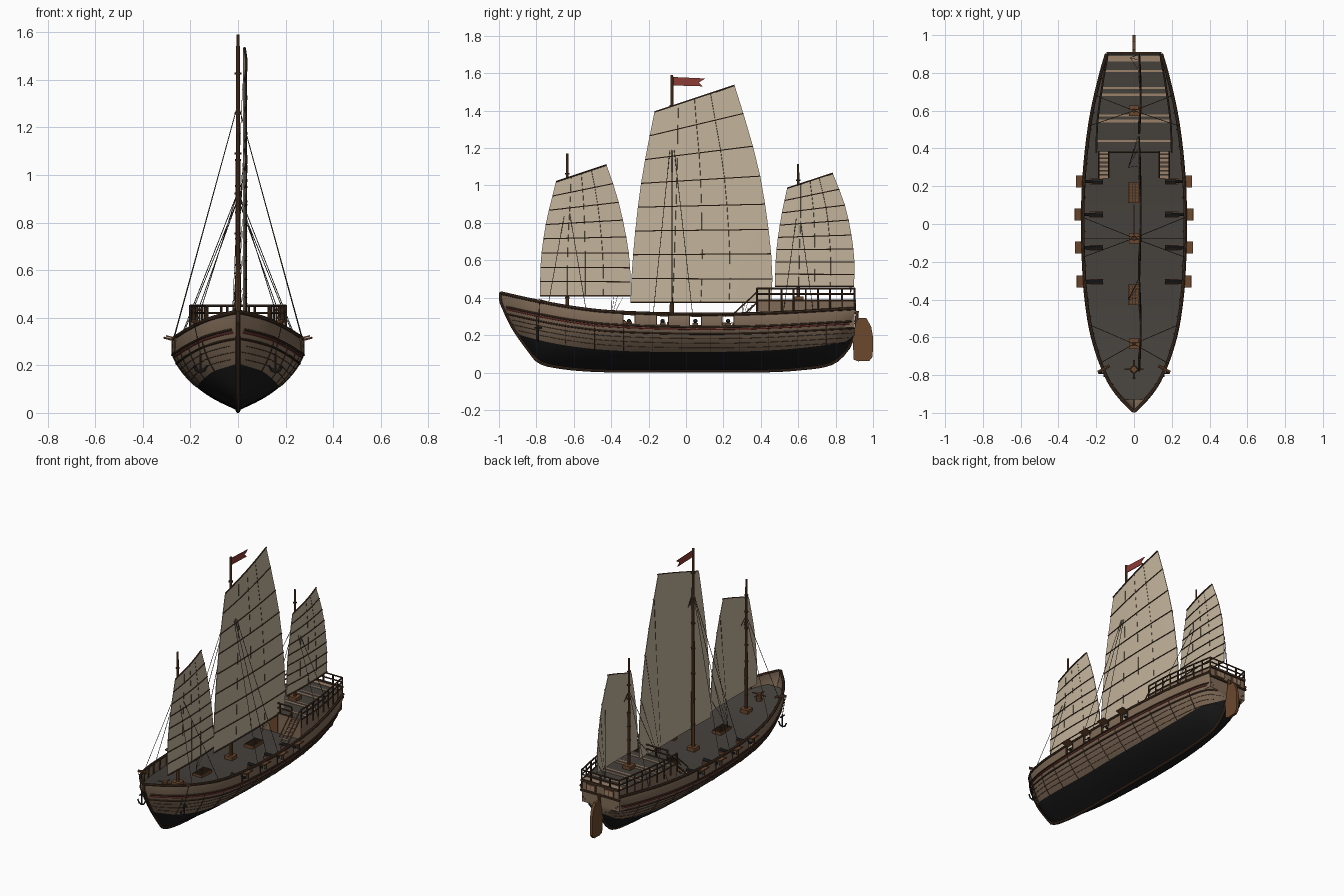
import bpy, bmesh, math
from mathutils import Vector, Matrix

if "Cube" in bpy.data.objects:
    bpy.data.objects.remove(bpy.data.objects["Cube"])

def mat(name, r, g, b):
    m = bpy.data.materials.new(name)
    m.diffuse_color = (r, g, b, 1)
    m.use_nodes = True
    m.node_tree.nodes["Principled BSDF"].inputs["Base Color"].default_value = m.diffuse_color
    return m

BLACK = mat("hull_black", .010, .010, .010)
PLANK = mat("plank_brown", .22, .150, .098)
TRIM = mat("dark_trim", .060, .032, .018)
DECK = mat("deck_grey", .060, .053, .046)
WOOD = mat("red_brown_wood", .150, .065, .027)
SAIL = mat("sail_canvas", .55, .46, .335)
RED = mat("red_paint", .27, .045, .035)
IRON = mat("iron", .022, .022, .024)
ROPE = mat("rope", .075, .060, .045)
PALE = mat("pale_wood", .33, .22, .145)

def link(name, data, *mats):
    o = bpy.data.objects.new(name, data)
    bpy.context.collection.objects.link(o)
    for m in mats:
        data.materials.append(m)
    return o

def from_bm(name, bm, *mats):
    me = bpy.data.meshes.new(name)
    bm.to_mesh(me)
    bm.free()
    return link(name, me, *mats)

def tubes(name, paths, r, m, taper=1.0, res=2):
    c = bpy.data.curves.new(name, 'CURVE')
    c.dimensions, c.bevel_depth, c.bevel_resolution, c.use_fill_caps = '3D', r, res, True
    for p in paths:
        s = c.splines.new('POLY')
        s.points.add(len(p) - 1)
        for i, q in enumerate(p):
            s.points[i].co = (*q, 1)
            s.points[i].radius = 1 + (taper - 1) * i / (len(p) - 1)
    return link(name, c, m)

def boxes(name, specs, m):
    # each spec: centre, size, optional tilt about y
    bm = bmesh.new()
    for cx, cy, cz, sx, sy, sz, *rot in specs:
        M = Matrix.Translation((cx, cy, cz))
        if rot:
            M = M @ Matrix.Rotation(rot[0], 4, 'Y')
        bmesh.ops.create_cube(bm, size=1, matrix=M @ Matrix.Diagonal((sx, sy, sz, 1)))
    return from_bm(name, bm, m)

def prism_x(name, outline, x, t, m):
    # flat plate from a (y, z) outline with thickness t along x
    bm = bmesh.new()
    f = bm.faces.new([bm.verts.new((x - t / 2, y, z)) for y, z in outline])
    e = bmesh.ops.extrude_face_region(bm, geom=[f])
    bmesh.ops.translate(bm, vec=(t, 0, 0), verts=[v for v in e['geom'] if isinstance(v, bmesh.types.BMVert)])
    bmesh.ops.recalc_face_normals(bm, faces=bm.faces)
    return from_bm(name, bm, m)

def interp(t, v):
    # smooth curve through a table
    v = min(max(v, t[0][0]), t[-1][0])
    i = max(k for k in range(len(t) - 1) if t[k][0] <= v)
    sl = lambda k: (t[min(k + 1, len(t) - 1)][1] - t[max(k - 1, 0)][1]) / (t[min(k + 1, len(t) - 1)][0] - t[max(k - 1, 0)][0])
    (a, p), (b, q) = t[i], t[i + 1]
    h = b - a
    u = (v - a) / h
    return ((2*u**3 - 3*u*u + 1) * p + (u**3 - 2*u*u + u) * h * sl(i) + (3*u*u - 2*u**3) * q + (u**3 - u*u) * h * sl(i + 1))

# hull lines
WID = [(-.99, .006), (-.9, .092), (-.8, .155), (-.6, .225), (-.4, .26), (-.2, .275), (0, .28), (.2, .275), (.4, .258), (.6, .228), (.8, .18), (.9, .15)]
KEEL = [(-.99, .38), (-.93, .25), (-.84, .12), (-.79, .06), (-.68, .03), (-.5, .013), (-.3, .01), (.4, .01), (.6, .02), (.78, .05), (.86, .12), (.9, .2)]
SHEER = [(-.99, .425), (-.8, .383), (-.6, .347), (-.4, .325), (0, .312), (.4, .316), (.9, .342)]
SECT = [(0, 0), (.16, .36), (.35, .65), (.6, .89), (.84, 1), (1, .97)]
PORTS = [-.305, -.125, .05, .225]
keel = lambda y: interp(KEEL, y)
sheer = lambda y: interp(SHEER, y)
deck = lambda y: sheer(y) - .066

def at(y, s, side=1, out=0):
    x = interp(WID, y) * interp(SECT, s)
    return Vector((side * (x + out), y, keel(y) + (sheer(y) - keel(y)) * s))

def s_of(y, z):
    return min(max((z - keel(y)) / (sheer(y) - keel(y)), 0), 1)

def water(y):
    return s_of(y, .11 + (.13 if y < 0 else .09) * abs(y) ** 3)

# hull shell with open gun ports
ys = sorted([-.99 + 1.89 * i / 44 for i in range(45)] + [c + d for c in PORTS for d in (-.03, .03)])
bm = bmesh.new()
cols = []
for y in ys:
    w = water(y)
    d = max(w, s_of(y, sheer(y) - .06))
    rows = [w * i / 6 for i in range(6)] + [w + (d - w) * i / 5 for i in range(6)] + [max(d, s_of(y, sheer(y) - .012)), 1]
    cols.append([bm.verts.new(at(y, s, -1)) for s in rows[::-1]] + [bm.verts.new(at(y, s)) for s in rows[1:]])
n = len(cols[0])
for i in range(len(ys) - 1):
    mid = (ys[i] + ys[i + 1]) / 2
    for j in range(n - 1):
        row = abs(j - (n - 2) / 2) - .5   # 0 at keel
        if row == 11 and any(abs(mid - c) < .03 for c in PORTS):
            continue
        f = bm.faces.new((cols[i][j], cols[i][j + 1], cols[i + 1][j + 1], cols[i + 1][j]))
        f.material_index = 0 if row < 6 else 1
end = bm.faces.new([bm.verts.new(v.co) for v in cols[-1]])
end.material_index = 1
bmesh.ops.remove_doubles(bm, verts=bm.verts, dist=.0006)
bmesh.ops.dissolve_degenerate(bm, edges=bm.edges, dist=.0001)
bmesh.ops.recalc_face_normals(bm, faces=bm.faces)
hull = from_bm("hull", bm, BLACK, PLANK)
mod = hull.modifiers.new("thickness", 'SOLIDIFY')
mod.thickness, mod.offset = .008, -1

# main deck
bm = bmesh.new()
prev = None
for y in [-.93 + 1.82 * i / 40 for i in range(41)]:
    s = s_of(y, deck(y))
    cur = [bm.verts.new(at(y, s, k, -.004)) for k in (-1, 1)]
    if prev:
        bm.faces.new((prev[0], prev[1], cur[1], cur[0]))
    prev = cur
from_bm("main_deck", bm, DECK)

# keel, rails, wales, seams and ribs
ally = [-.99 + 1.89 * i / 60 for i in range(61)]
tubes("keel_and_stem", [[(0, y, keel(y)) for y in ally] , [(0, -.99, .38), (0, -.99, .428)]], .0095, TRIM)

def along(name, d, r, m, out=0):
    tubes(name, [[at(y, s_of(y, sheer(y) - d), k, out) for y in ally if sheer(y) - d > keel(y) + .004] for k in (-1, 1)], r, m)

along("cap_rail", 0, .009, TRIM)
along("upper_wale", .068, .006, TRIM)
along("red_stripe", .08, .004, RED)
along("lower_wale", .105, .005, TRIM)
for i, d in enumerate((.13, .155, .18)):
    along(f"plank_seam_{i}", d, .0014, TRIM)
ribs = [-.8 + .155 * i for i in range(11)]
tubes("hull_ribs", [[at(y, water(y) + (s_of(y, deck(y)) - water(y)) * i / 8, k) for i in range(9)] for y in ribs for k in (-1, 1)], .0022, TRIM)
tubes("bulwark_posts", [[at(y, s_of(y, deck(y)), k, -.01), at(y, 1, k, -.01)] for y in [-.85 + .09 * i for i in range(19)] if all(abs(y - c) > .035 for c in PORTS) for k in (-1, 1)], .005, TRIM)

# gun port lids, frames, cannons
lids, frames, carriages, barrels = [], [], [], []
for c in PORTS:
    for k in (-1, 1):
        x, z = at(c, 1).x, sheer(c)
        lids.append((k * (x + .02), c, z - .002, .046, .064, .006, -k * .25))
        frames += [(k * x, c + d, z - .036, .016, .006, .052) for d in (-.032, .032)]
        carriages += [(k * .2, c, deck(c) + .009, .07, .03, .018)]
        barrels.append([(k * .165, c, .275), (k * .172, c, .275), (k * .268, c, .277)])
boxes("port_lids", lids, WOOD)
boxes("port_frames", frames, TRIM)
boxes("gun_carriages", carriages, WOOD)
tubes("cannon_barrels", barrels, .012, IRON, .7)

# poop cabin
POOP = [(.38, .2), (.55, .193), (.75, .165), (.9, .138)]
py = [.38 + .52 * i / 8 for i in range(9)]
px = lambda y: interp(POOP, y)
bm = bmesh.new()
ring = [(-px(y), y) for y in py] + [(px(y), y) for y in py[::-1]]
low = [bm.verts.new((x, y, .24)) for x, y in ring]
top = [bm.verts.new((x, y, .383)) for x, y in ring]
for i in range(len(ring)):
    j = (i + 1) % len(ring)
    bm.faces.new((low[i], low[j], top[j], top[i]))
bm.faces.new(top).material_index = 1
bmesh.ops.recalc_face_normals(bm, faces=bm.faces)
from_bm("poop_cabin", bm, PLANK, DECK)
boxes("poop_deck_planks", [(0, y, .384, 2 * px(y) - .01, w, .004) for y, w in ((.44, .012), (.545, .014), (.575, .01), (.685, .014), (.72, .01), (.81, .012), (.875, .03))], PALE)

# poop railing
edge = lambda z: [(x, y, z) for x, y in ring]
front = lambda z: [(-.13, .38, z), (.13, .38, z)]
tubes("poop_rails", [edge(.384), edge(.42), edge(.45), front(.384), front(.42), front(.45)], .005, TRIM)
tubes("poop_posts", [[(x, y, .33), (x, y, .453)] for x, y in ring] + [[(x, y, .38), (x, y, .45)] for x, y in [(-.13, .38), (-.045, .38), (.045, .38), (.13, .38), (-.07, .9), (0, .9), (.07, .9)]], .005, TRIM)
boxes("stern_trim", [(0, .904, .384, .28, .012, .014), (0, .904, .318, .29, .012, .01)], TRIM)
boxes("stern_window_frames", [(k * .065, .903, .35, .07, .01, .046) for k in (-1, 1)], WOOD)
boxes("stern_windows", [(k * .065 + d, .907, .35, .026, .006, .034) for k in (-1, 1) for d in (-.016, .016)], PALE)
boxes("cabin_door", [(0, .378, .31, .06, .006, .11)], WOOD)

# stairs to the poop
boxes("stair_treads", [(k * .16, .25 + .13 * i / 6, .265 + .11 * i / 6, .046, .018, .006) for k in (-1, 1) for i in range(7)], PALE)
tubes("stair_sides", [[(k * .16 + d, .245, .25 + h), (k * .16 + d, .385, .38 + h)] for k in (-1, 1) for d in (-.026, .026) for h in (0, .055)], .004, WOOD)

# rudder
prism_x("rudder", [(.895, .07), (.92, .06), (.98, .062), (.998, .085), (1, .19), (.99, .245), (.965, .29), (.925, .292), (.905, .25), (.893, .2)], 0, .018, WOOD)
tubes("rudder_post", [[(0, .905, .08), (0, .915, .33)]], .009, WOOD)

# masts, partners and bands
MASTS = [(-.635, 1.17, .011), (-.075, 1.59, .013), (.6, 1.115, .010)]
base = lambda y: .383 if y > .5 else deck(y)
for (y, h, r), nm in zip(MASTS, ("fore", "main", "mizzen")):
    tubes(nm + "_mast", [[(0, y, base(y)), (0, y, h)]], r, WOOD, .55, 3)
    tubes(nm + "_mast_bands", [[(0, y, z), (0, y, z + .008)] for z in [base(y) + (h - base(y)) * i / 8 for i in range(1, 8)]], r + .001, TRIM)
boxes("mast_partners", [(0, y, base(y) + .012, .055, .055, .024) for y, h, r in MASTS], WOOD)

# batten sails
def sail(nm, lz, rz, left, right, conv):
    rows = len(lz)
    bm = bmesh.new()
    grid, bat = [], []
    for a, b in zip(lz, rz):
        l, r = interp(left, a), interp(right, b)
        pts = [(.024 + .008 * math.sin(math.pi * i / 10), l + (r - l) * i / 10, a + (b - a) * i / 10) for i in range(11)]
        grid.append([bm.verts.new(p) for p in pts])
        bat.append([(x + .004, y, z) for x, y, z in pts])
    for g, h in zip(grid, grid[1:]):
        for i in range(10):
            bm.faces.new((g[i], g[i + 1], h[i + 1], h[i]))
    o = from_bm(nm + "_sail", bm, SAIL)
    m = o.modifiers.new("thickness", 'SOLIDIFY')
    m.thickness, m.offset = .004, 0
    tubes(nm + "_battens", bat[1:-1], .0032, TRIM, 1, 1)
    tubes(nm + "_yard_and_boom", [bat[0], bat[-1]], .0045, TRIM, 1, 1)
    tubes(nm + "_seams", [[(x + .0005, y, z) for x, y, z in (b[c] for b in bat)] for c in (3, 5, 7)], .0008, ROPE, 1, 0)
    tubes(nm + "_sheets", [[(.02, b[-1][1], b[-1][2]), conv] for b in bat[1:-1:2]], .0011, ROPE, 1, 0)

def spread(a, b, n):
    return [a + (b - a) * i / n for i in range(n + 1)]

sail("main", spread(.375, 1.393, 8), [.375, .5, .635, .765, .9, 1.05, 1.21, 1.385, 1.535],
     [(.37, -.297), (.5, -.292), (.75, -.272), (1, -.242), (1.2, -.207), (1.4, -.167)],
     [(.37, .455), (.5, .462), (.72, .447), (1.06, .395), (1.3, .332), (1.54, .258)], (-.03, .3, .27))
sail("fore", spread(.41, 1.02, 8), [.41, .485, .56, .64, .725, .815, .91, 1.01, 1.11],
     [(.4, -.78), (.6, -.776), (.8, -.748), (1.02, -.695)],
     [(.4, -.297), (.55, -.298), (.7, -.315), (.93, -.365), (1.11, -.425)], (-.03, -.4, .28))
sail("mizzen", spread(.46, .985, 8), [.46, .525, .59, .66, .735, .815, .895, .98, 1.065],
     [(.45, .475), (.65, .483), (.85, .512), (.99, .542)],
     [(.45, .898), (.6, .9), (.75, .882), (.9, .848), (1.07, .783)], (-.02, .88, .42))

# shrouds
sh = []
for y, z, spans in ((-.635, .93, (-.1, .1)), (-.075, 1.3, (-.1, .0, .11)), (.6, .9, (-.08, .08))):
    sh += [[(0, y, z), at(y + d, 1, k)] for d in spans for k in (-1, 1)]
tubes("shrouds", sh, .0017, ROPE, 1, 1)

# swallow-tailed flag
prism_x("flag", [(-.073, 1.535), (.09, 1.53), (.068, 1.55), (.103, 1.572), (-.073, 1.58)], 0, .004, RED)

# hatches with gratings
HATCH = [(.165, .11), (-.375, .11)]
boxes("hatch_coamings", [(0, y, deck(y) + .008, .066, l, .02) for y, l in HATCH], WOOD)
boxes("hatch_grating", [(x, y, deck(y) + .02, .005, l - .01, .006) for y, l in HATCH for x in (-.024, -.008, .008, .024)]
      + [(0, y + l * (i - 3) / 7, deck(y) + .02, .06, .005, .006) for y, l in HATCH for i in range(7)], TRIM)

# capstan on the foredeck
z = deck(-.77)
tubes("capstan", [[(0, -.77, z), (0, -.77, z + .05)]], .02, WOOD, .8, 3)
tubes("capstan_bars", [[(-.05, -.77, z + .04), (.05, -.77, z + .04)], [(0, -.82, z + .04), (0, -.72, z + .04)]], .004, WOOD)

# catheads and anchors
tubes("catheads", [[(k * .13, -.75, .375), (k * .19, -.785, .385)] for k in (-1, 1)], .008, WOOD)
anchor = []
for k in (-1, 1):
    x, y = k * .158, -.79
    anchor += [[(x, y, .17), (x, y, .25)], [(x, y - .02, .24), (x, y + .02, .24)],
               [(x - .028, y, .2), (x - .018, y, .178), (x, y, .17), (x + .018, y, .178), (x + .028, y, .2)]]
tubes("anchors", anchor, .0045, IRON)
tubes("anchor_ropes", [[(k * .158, -.79, .25), (k * .185, -.783, .38)] for k in (-1, 1)], .002, ROPE)

# convert everything to meshes and smooth the rounded parts
bpy.ops.object.select_all(action='SELECT')
bpy.context.view_layer.objects.active = hull
bpy.ops.object.convert(target='MESH')
bpy.ops.object.shade_smooth_by_angle(angle=math.radians(35))
